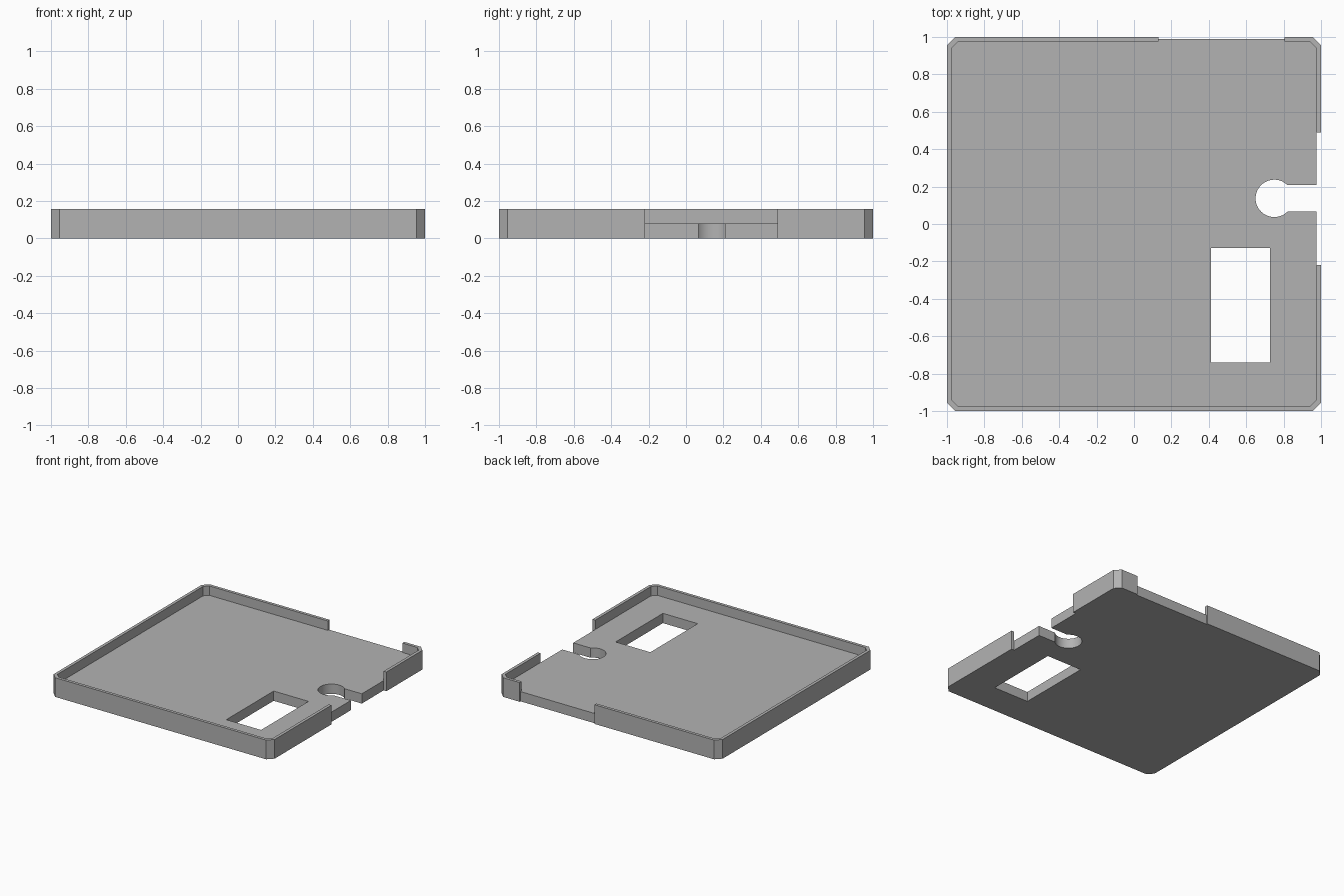
import bpy, bmesh, math

cube = bpy.data.objects.get("Cube")
if cube:
    bpy.data.objects.remove(cube, do_unlink=True)

FLOOR, TOP, WALL = 0.08, 0.157, 0.025

grey = bpy.data.materials.new("plain_grey")
grey.use_nodes = True
colour = (0.45, 0.45, 0.45, 1)
grey.diffuse_color = colour
grey.node_tree.nodes["Principled BSDF"].inputs["Base Color"].default_value = colour


def prism(name, outline, z0, z1):
    """Extrude a flat outline into a closed solid."""
    bm = bmesh.new()
    face = bm.faces.new([bm.verts.new((x, y, z0)) for x, y in outline])
    moved = bmesh.ops.extrude_face_region(bm, geom=[face])["geom"]
    bmesh.ops.translate(bm, vec=(0, 0, z1 - z0),
                        verts=[v for v in moved if isinstance(v, bmesh.types.BMVert)])
    bmesh.ops.recalc_face_normals(bm, faces=bm.faces)
    mesh = bpy.data.meshes.new(name)
    bm.to_mesh(mesh)
    bm.free()
    ob = bpy.data.objects.new(name, mesh)
    bpy.context.collection.objects.link(ob)
    return ob


def rect(x0, x1, y0, y1):
    return [(x0, y0), (x1, y0), (x1, y1), (x0, y1)]


def octagon(half, cut):
    """Square with clipped corners."""
    s = half - cut
    return [(s, -half), (half, -s), (half, s), (s, half),
            (-s, half), (-half, s), (-half, -s), (-s, -half)]


# Tray body
tray = prism("tray", octagon(1, 0.045), 0, TOP)
tray.data.materials.append(grey)

# Keyhole outline: round end joined to a slot open at the right edge
kx, ky, r, half_slot = 0.75, 0.137, 0.1, 0.071
start = math.asin(half_slot / r)
arc = [start + (2 * math.pi - 2 * start) * i / 40 for i in range(41)]
keyhole = [(kx + r * math.cos(a), ky + r * math.sin(a)) for a in arc]
keyhole += [(1.1, ky - half_slot), (1.1, ky + half_slot)]

# Recess, wall gaps and through openings
cutters = [
    prism("recess_cutter", octagon(1 - WALL, 0.034), FLOOR, 0.3),
    prism("side_gap_cutter", rect(1 - WALL, 1.1, -0.22, 0.49), -0.1, 0.3),
    prism("side_gap_upper_cutter", rect(0.9, 1.1, -0.22, 0.49), FLOOR, 0.3),
    prism("back_gap_cutter", rect(0.13, 0.805, 0.99, 1.1), -0.1, 0.3),
    prism("back_gap_upper_cutter", rect(0.13, 0.805, 0.9, 1.1), FLOOR, 0.3),
    prism("window_cutter", rect(0.412, 0.727, -0.74, -0.127), -0.1, 0.3),
    prism("keyhole_cutter", keyhole, -0.1, 0.3),
]
for cutter in cutters:
    mod = tray.modifiers.new(cutter.name, "BOOLEAN")
    mod.operation = "DIFFERENCE"
    mod.solver = "EXACT"
    mod.object = cutter

# Bake the cuts and discard the cutters
bpy.context.view_layer.update()
evaluated = tray.evaluated_get(bpy.context.evaluated_depsgraph_get())
baked = bpy.data.meshes.new_from_object(evaluated)
tray.modifiers.clear()
tray.data = baked
for cutter in cutters:
    bpy.data.objects.remove(cutter, do_unlink=True)
baked.materials.clear()
baked.materials.append(grey)
for p in baked.polygons:
    p.material_index = 0

# Smooth the round end, keep other edges sharp
bpy.ops.object.select_all(action="DESELECT")
tray.select_set(True)
bpy.context.view_layer.objects.active = tray
bpy.ops.object.shade_smooth_by_angle(angle=math.radians(30))
